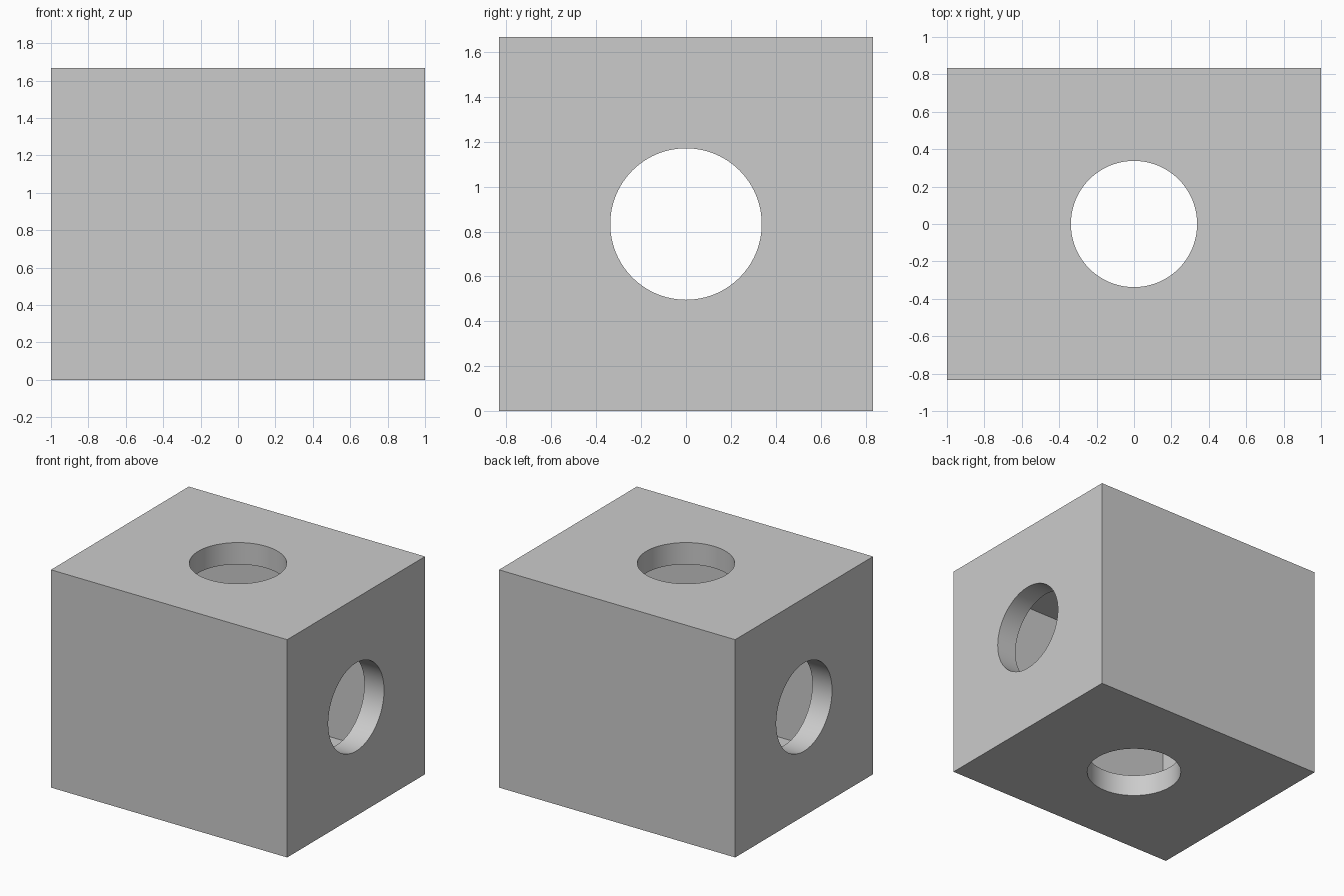
import bpy
from math import pi

if "Cube" in bpy.data.objects:
    bpy.data.objects.remove(bpy.data.objects["Cube"])

LENGTH, SIDE, WALL, HOLE = 2.0, 5 / 3, 1 / 6, 0.3375
MIDDLE = (0, 0, SIDE / 2)

grey = bpy.data.materials.new("light grey")
grey.use_nodes = True
colour = (0.6, 0.6, 0.6, 1)
grey.diffuse_color = colour
grey.node_tree.nodes["Principled BSDF"].inputs["Base Color"].default_value = colour


def block(name, size):
    bpy.ops.mesh.primitive_cube_add(size=1, location=MIDDLE)
    obj = bpy.context.object
    obj.name = name
    obj.scale = size
    bpy.ops.object.transform_apply(location=False, rotation=False, scale=True)
    obj.data.materials.append(grey)
    return obj


def bore(name, rotation):
    bpy.ops.mesh.primitive_cylinder_add(
        vertices=96, radius=HOLE, depth=3, location=MIDDLE, rotation=rotation)
    obj = bpy.context.object
    obj.name = name
    obj.data.materials.append(grey)
    return obj


# Outer block, inner cavity, and the two through holes
box = block("hollow_box", (LENGTH, SIDE, SIDE))
cutters = [
    block("cavity_cutter", (LENGTH - 2 * WALL, SIDE - 2 * WALL, SIDE - 2 * WALL)),
    bore("vertical_hole_cutter", (0, 0, 0)),
    bore("side_hole_cutter", (0, pi / 2, 0)),
]

# Cut the box, then drop the cutters
bpy.ops.object.select_all(action="DESELECT")
box.select_set(True)
bpy.context.view_layer.objects.active = box
for cutter in cutters:
    cutter.hide_render = True
    cut = box.modifiers.new(cutter.name, "BOOLEAN")
    cut.operation = "DIFFERENCE"
    cut.solver = "EXACT"
    cut.object = cutter
    bpy.ops.object.modifier_apply(modifier=cut.name)
    bpy.data.objects.remove(cutter)

# Smooth hole walls, crisp edges
bpy.ops.object.shade_smooth_by_angle(angle=pi / 6)
